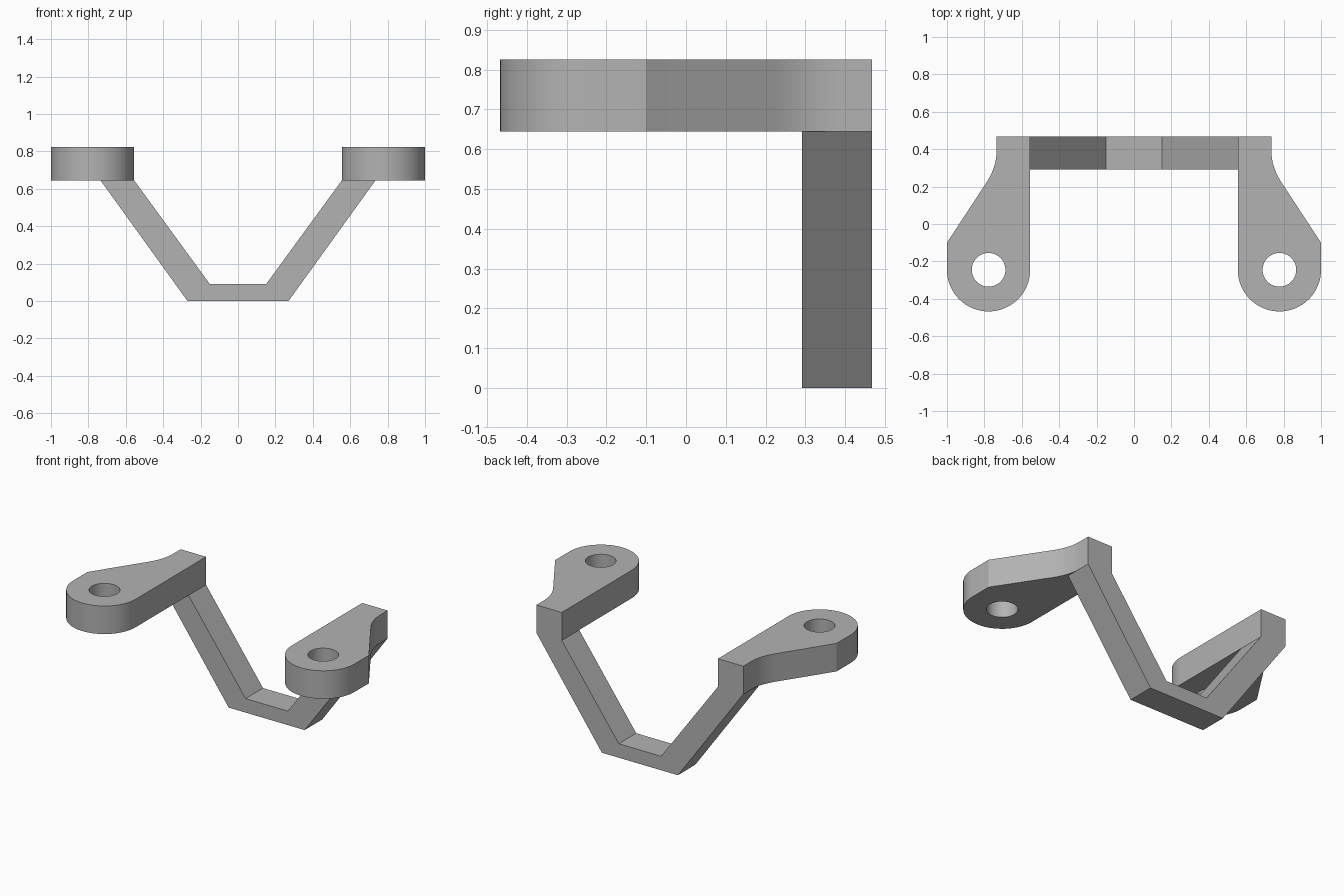
import bpy, bmesh, math
from mathutils import Vector

cube = bpy.data.objects.get("Cube")
if cube:
    bpy.data.objects.remove(cube, do_unlink=True)

grey = bpy.data.materials.new("plain_grey")
grey.use_nodes = True
colour = (0.45, 0.45, 0.45, 1)
grey.diffuse_color = colour
grey.node_tree.nodes["Principled BSDF"].inputs["Base Color"].default_value = colour


def prism(name, loops, offset):
    """Fill closed loops (later loops are holes) and extrude by offset."""
    bm = bmesh.new()
    edges = []
    for loop in loops:
        verts = [bm.verts.new(p) for p in loop]
        edges += [bm.edges.new((verts[i - 1], verts[i])) for i in range(len(verts))]
    bmesh.ops.triangle_fill(bm, edges=edges, use_beauty=True)
    result = bmesh.ops.extrude_face_region(bm, geom=bm.faces[:], use_keep_orig=True)
    moved = [g for g in result["geom"] if isinstance(g, bmesh.types.BMVert)]
    bmesh.ops.translate(bm, verts=moved, vec=Vector(offset))
    bmesh.ops.recalc_face_normals(bm, faces=bm.faces[:])
    bmesh.ops.dissolve_limit(bm, angle_limit=0.001, verts=bm.verts[:], edges=bm.edges[:])
    mesh = bpy.data.meshes.new(name)
    bm.to_mesh(mesh)
    bm.free()
    mesh.materials.append(grey)
    obj = bpy.data.objects.new(name, mesh)
    bpy.context.collection.objects.link(obj)
    bpy.ops.object.select_all(action="DESELECT")
    obj.select_set(True)
    bpy.context.view_layer.objects.active = obj
    bpy.ops.object.shade_smooth_by_angle(angle=math.radians(25))


def arc(cx, cy, r, start, end, n):
    angles = [start + (end - start) * i / n for i in range(n + 1)]
    return [(cx + r * math.cos(a), cy + r * math.sin(a)) for a in angles]


BACK, DEPTH, LOW, TOP = 0.468, 0.177, 0.645, 0.825
EYE_X, EYE_Y = 0.7775, -0.245

# Mounting ears: rounded front, tapered outer side, concave fillet near the back
fillet = []
for i in range(13):
    t = i / 12
    p = (Vector((0.79, 0.22)) * (1 - t) ** 2
         + Vector((0.735, 0.304)) * 2 * t * (1 - t)
         + Vector((0.735, 0.39)) * t * t)
    fillet.append(tuple(p))
outline = ([(0.555, BACK)] + arc(EYE_X, EYE_Y, 0.2225, math.pi, 2 * math.pi, 32)
           + [(1.0, -0.1)] + fillet + [(0.735, BACK)])
hole = arc(EYE_X, EYE_Y, 0.09, 0, 2 * math.pi, 40)[:-1]
for side, name in ((1, "left_ear"), (-1, "right_ear")):
    loops = [[(side * x, y, LOW) for x, y in loop] for loop in (outline, hole)]
    prism(name, loops, (0, 0, TOP - LOW))

# Bent strap joining the ears
half = [(0.27, 0), (0.735, LOW), (0.555, LOW), (0.15, 0.09)]
profile = half + [(-x, z) for x, z in reversed(half)]
prism("bent_strap", [[(x, BACK, z) for x, z in profile]], (0, -DEPTH, 0))
